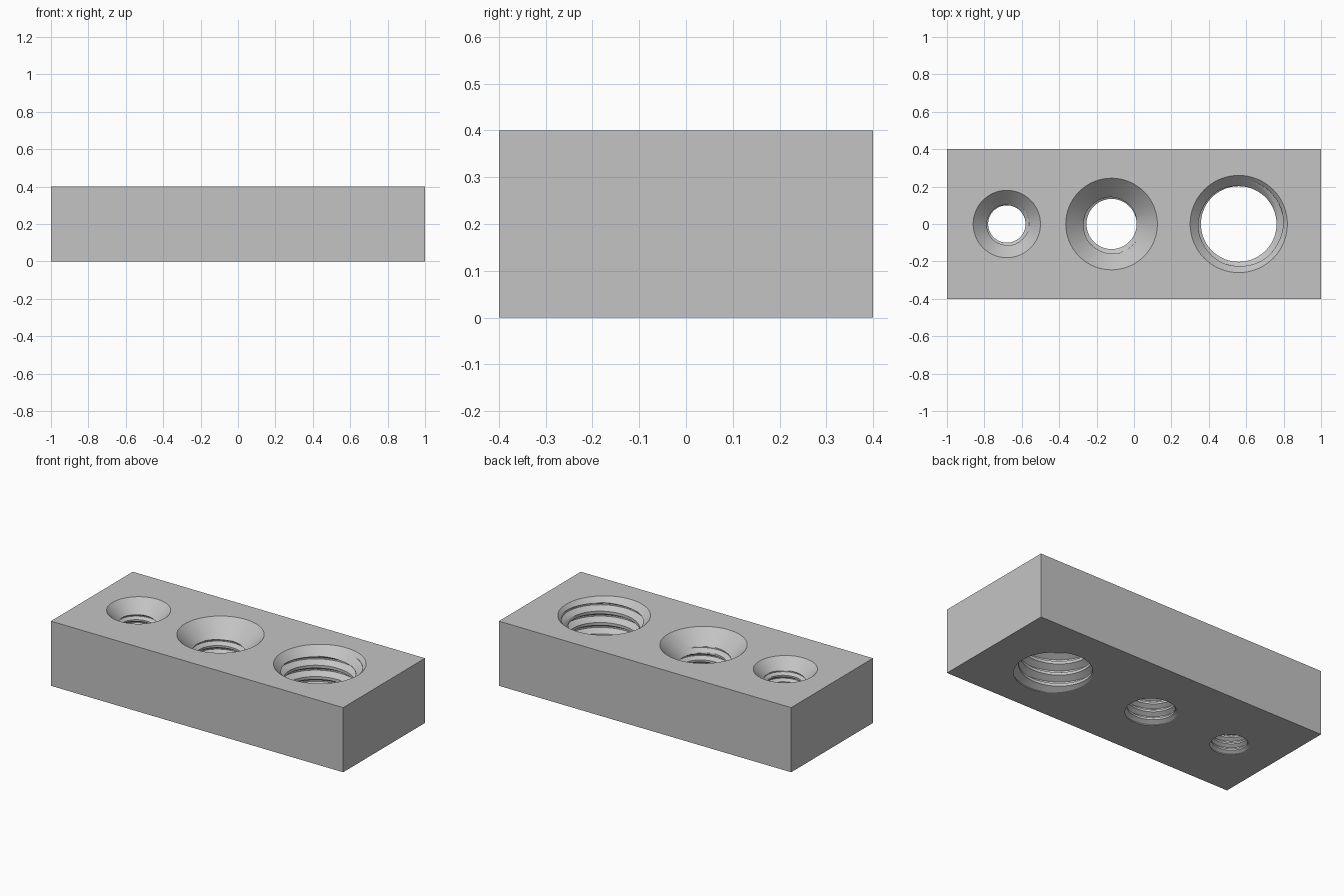
import bpy
import bmesh
import math

default_cube = bpy.data.objects.get("Cube")
if default_cube:
    bpy.data.objects.remove(default_cube, do_unlink=True)

HEIGHT = 0.4
SEGMENTS = 72
STEPS = 16  # rows per thread turn

# Centre x, countersink radius, thread outer radius, inner radius, pitch, start turn
HOLES = [
    (-0.68, 0.18, 0.12, 0.10, 0.04, 0.6),
    (-0.12, 0.245, 0.16, 0.134, 0.05, 0.6),
    (0.56, 0.26, 0.24, 0.202, 0.07, 0.73),
]


def thread_radius(z, turn, major, minor, pitch, start):
    """Trapezoid thread: narrow flat root, sloping flanks, wider flat crest."""
    phase = (z / pitch - turn + start) % 1.0
    distance = min(phase, 1.0 - phase)
    slope = (distance - 1 / 16) / (5 / 16)
    return major - (major - minor) * max(0.0, min(1.0, slope))


def add_threaded_hole(bm, x, sink, major, minor, pitch, start):
    """Helical wall that opens into a 45 degree countersink."""
    rows = range(-2 * STEPS, math.ceil(HEIGHT / pitch + 2) * STEPS + 1)
    columns = []
    for i in range(SEGMENTS + 1):
        turn = i / SEGMENTS
        angle = turn * math.tau
        column = []
        for k in rows:
            z = pitch * (k / STEPS + turn - start)
            z = max(0.0, min(HEIGHT, z))
            r = max(thread_radius(z, turn, major, minor, pitch, start),
                    sink - (HEIGHT - z))
            column.append(bm.verts.new((x + r * math.cos(angle), r * math.sin(angle), z)))
        columns.append(column)
    for a, b in zip(columns, columns[1:]):
        for k in range(len(rows) - 1):
            bm.faces.new((a[k], a[k + 1], b[k + 1], b[k]))


bm = bmesh.new()
for hole in HOLES:
    add_threaded_hole(bm, *hole)
bmesh.ops.remove_doubles(bm, verts=bm.verts[:], dist=1e-5)

# Side walls of the block
corners = [(-1, -0.4), (1, -0.4), (1, 0.4), (-1, 0.4)]
low = [bm.verts.new((x, y, 0)) for x, y in corners]
high = [bm.verts.new((x, y, HEIGHT)) for x, y in corners]
for i in range(4):
    j = (i + 1) % 4
    bm.faces.new((low[i], low[j], high[j], high[i]))

# Top and bottom faces, filled around the hole rims
rims = [e for e in bm.edges if e.is_boundary]
for is_top in (True, False):
    loop = [e for e in rims if (e.verts[0].co.z > HEIGHT / 2) == is_top]
    bmesh.ops.triangle_fill(bm, edges=loop, use_beauty=True,
                            normal=(0, 0, 1 if is_top else -1))
bmesh.ops.recalc_face_normals(bm, faces=bm.faces[:])

mesh = bpy.data.meshes.new("threaded_block")
bm.to_mesh(mesh)
bm.free()
block = bpy.data.objects.new("threaded_block", mesh)
bpy.context.collection.objects.link(block)

# Plain grey metal
grey = bpy.data.materials.new("plain_grey")
grey.use_nodes = True
colour = (0.55, 0.55, 0.55, 1)
grey.diffuse_color = colour
grey.node_tree.nodes["Principled BSDF"].inputs["Base Color"].default_value = colour
mesh.materials.append(grey)

bpy.ops.object.select_all(action="DESELECT")
block.select_set(True)
bpy.context.view_layer.objects.active = block
bpy.ops.object.shade_smooth_by_angle(angle=math.radians(30))
